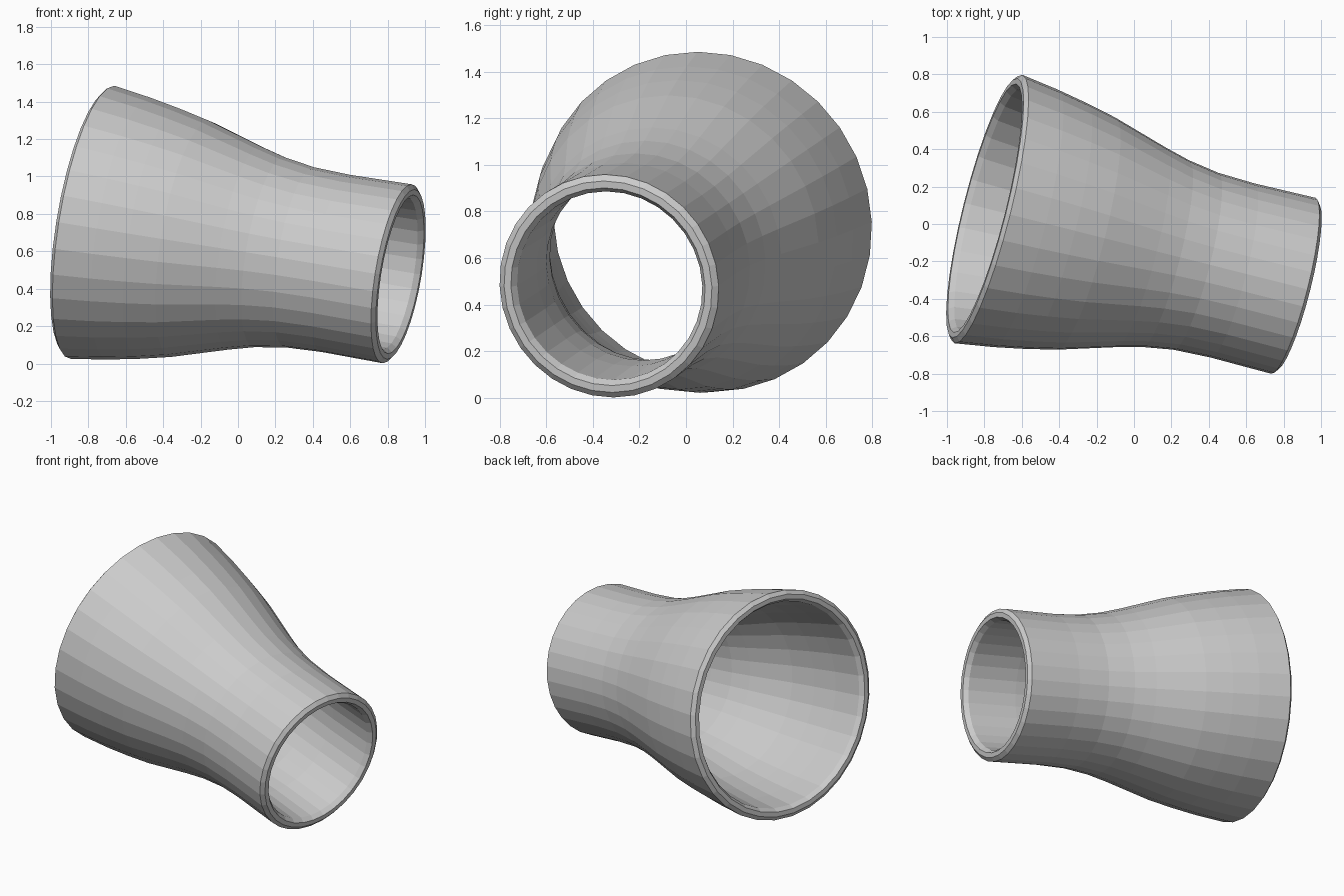
import bpy, bmesh, math
from mathutils import Vector, Matrix

default = bpy.data.objects.get("Cube")
if default:
    bpy.data.objects.remove(default, do_unlink=True)

# Plain steel grey
steel = bpy.data.materials.new("steel_grey")
steel.use_nodes = True
GREY = (0.6, 0.6, 0.6, 1.0)
steel.diffuse_color = GREY
steel.node_tree.nodes["Principled BSDF"].inputs["Base Color"].default_value = GREY

# Pipe axis, from the wide rim to the narrow rim
START = Vector((-0.778, 0.08, 0.755))
END = Vector((0.851, -0.33, 0.48))
LENGTH = (END - START).length
SIDES = 32
WALL = 0.075

# Outer radius along the axis, as fraction and radius
body = [(0, 0.74), (0.12, 0.71), (0.22, 0.678), (0.32, 0.64), (0.42, 0.59),
        (0.5, 0.55), (0.58, 0.515), (0.68, 0.488), (0.8, 0.48), (1, 0.485)]
outer = [(r, t * LENGTH) for t, r in body]
inner = [(r - WALL, z) for r, z in reversed(outer)]
# Rims: outer chamfer, flat land, inner chamfer
def rim(radius, z):
    return [(radius - 0.025, z), (radius - 0.055, z)]


inner[0] = (inner[0][0], LENGTH - 0.01)
inner[-1] = (inner[-1][0], 0.01)
profile = (outer + rim(outer[-1][0], LENGTH + 0.02)
           + inner + rim(outer[0][0], -0.02)[::-1])

# Revolve the closed wall section
bm = bmesh.new()
verts = [bm.verts.new((r, 0, z)) for r, z in profile]
edges = [bm.edges.new((v, verts[i - 1])) for i, v in enumerate(verts)]
bmesh.ops.spin(bm, geom=verts + edges, cent=(0, 0, 0), axis=(0, 0, 1),
               angle=math.tau, steps=SIDES, use_duplicate=False)
bmesh.ops.remove_doubles(bm, verts=bm.verts, dist=0.0005)
bmesh.ops.recalc_face_normals(bm, faces=bm.faces)

# Lay the pipe along its tilted axis, one corner uppermost
axis = (END - START).normalized()
up = Vector((0, 0, 1))
up = (up - axis * up.dot(axis)).normalized()
side = axis.cross(up)
turn = Matrix((up, side, axis)).transposed().to_4x4()
bm.transform(Matrix.Translation(START) @ turn)

mesh = bpy.data.meshes.new("pipe_reducer")
bm.to_mesh(mesh)
bm.free()
mesh.materials.append(steel)
reducer = bpy.data.objects.new("pipe_reducer", mesh)
bpy.context.collection.objects.link(reducer)
